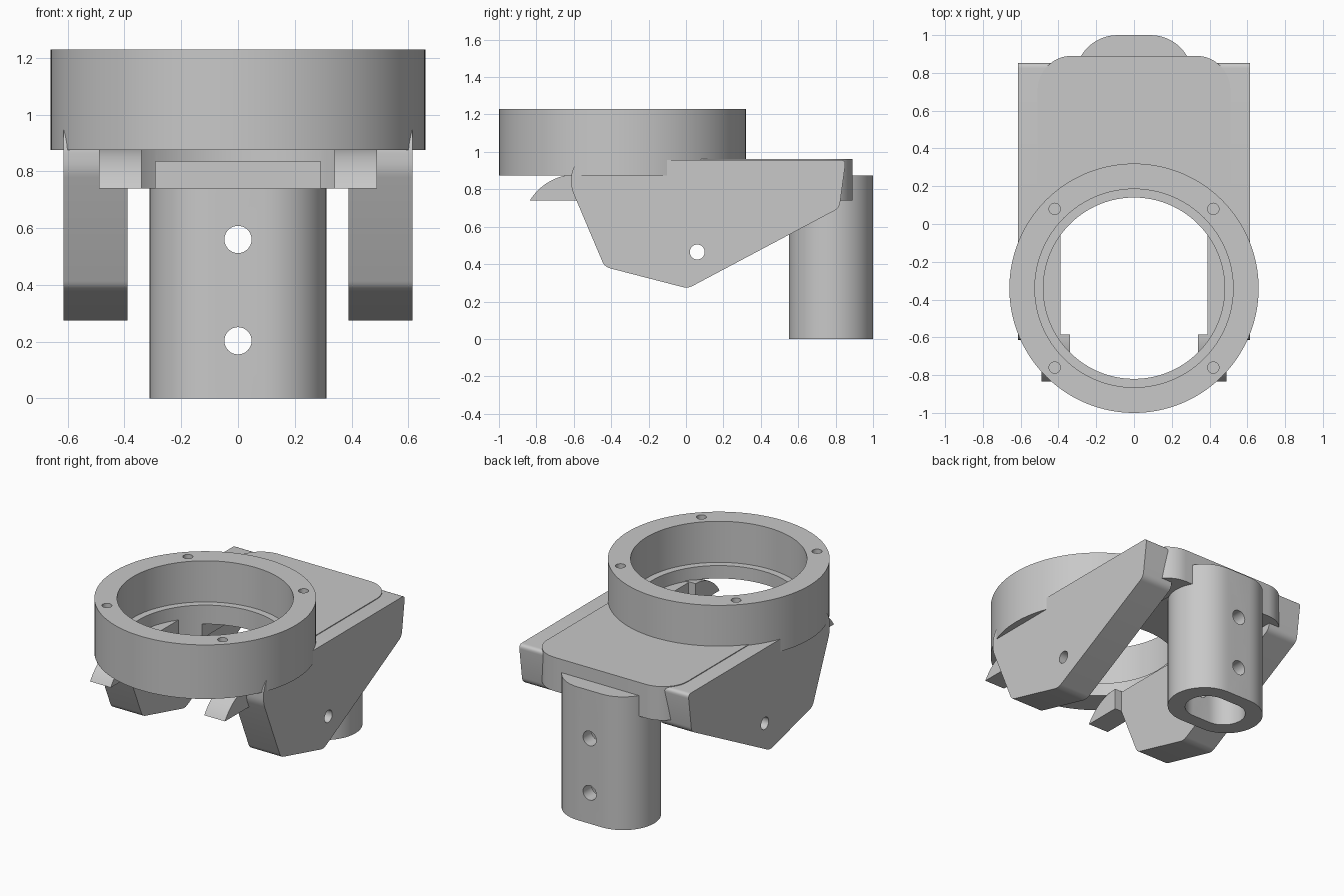
import bpy, bmesh, math
from mathutils import Matrix, Vector

cube = bpy.data.objects.get("Cube")
if cube:
    bpy.data.objects.remove(cube, do_unlink=True)

SHADE = (0.58, 0.58, 0.58, 1)
grey = bpy.data.materials.new("plain grey")
grey.use_nodes = True
grey.diffuse_color = SHADE
grey.node_tree.nodes["Principled BSDF"].inputs["Base Color"].default_value = SHADE


def add_object(name, mesh):
    obj = bpy.data.objects.new(name, mesh)
    bpy.context.collection.objects.link(obj)
    return obj


def prism(name, outline, axis, low, high):
    """Extrude a closed outline along an axis; x outlines are (y, z), y are (x, z), z are (x, y)."""
    place = {"x": lambda p, d: Vector((d, *p)),
             "y": lambda p, d: Vector((p[0], d, p[1])),
             "z": lambda p, d: Vector((*p, d))}[axis]
    bm = bmesh.new()
    base = [bm.verts.new(place(p, low)) for p in outline]
    top = [bm.verts.new(place(p, high)) for p in outline]
    bm.faces.new(base)
    bm.faces.new(top[::-1])
    for i in range(len(base)):
        bm.faces.new((base[i], base[i - 1], top[i - 1], top[i]))
    bmesh.ops.recalc_face_normals(bm, faces=bm.faces)
    mesh = bpy.data.meshes.new(name)
    bm.to_mesh(mesh)
    bm.free()
    mesh.materials.append(grey)
    return add_object(name, mesh)


def mirrored(name, source):
    """Copy a part to the other side of x = 0."""
    mesh = source.data.copy()
    mesh.transform(Matrix.Scale(-1, 4, (1, 0, 0)))
    mesh.flip_normals()
    return add_object(name, mesh)


def arc(cx, cy, r, start, end, steps):
    angles = [math.radians(start + (end - start) * i / steps) for i in range(steps + 1)]
    return [(cx + r * math.cos(a), cy + r * math.sin(a)) for a in angles]


def circle(cx, cy, r, sides=96):
    return arc(cx, cy, r, 0, 360, sides)[:-1]


def stadium(half_flat, cy, r):
    return arc(half_flat, cy, r, -90, 90, 24) + arc(-half_flat, cy, r, 90, 270, 24)


def cut(obj, *prism_args):
    """Subtract a prism and throw the cutter away."""
    cutter = prism("cutter", *prism_args)
    cutter.hide_render = True
    mod = obj.modifiers.new("cut", "BOOLEAN")
    mod.operation, mod.solver, mod.object = "DIFFERENCE", "EXACT", cutter
    bpy.context.view_layer.objects.active = obj
    bpy.ops.object.modifier_apply(modifier=mod.name)
    bpy.data.objects.remove(cutter, do_unlink=True)


def rounded(points, r, steps=5):
    """Round every corner of a polygon with a short curve."""
    out = []
    for i, p in enumerate(points):
        p, a, b = Vector(p), Vector(points[i - 1]), Vector(points[(i + 1) % len(points)])
        start, end = p + (a - p).normalized() * r, p + (b - p).normalized() * r
        for k in range(steps + 1):
            t = k / steps
            out.append(tuple(start * (1 - t) ** 2 + p * 2 * t * (1 - t) + end * t * t))
    return out


RING_Y, BORE, SEAT = -0.34, 0.48, 0.525

# Ring with a stepped bore and four blind screw holes
ring = prism("ring", circle(0, RING_Y, 0.66, 128), "z", 0.875, 1.23)
cut(ring, circle(0, RING_Y, BORE), "z", 0.8, 1.3)
cut(ring, circle(0, RING_Y, SEAT), "z", 0.96, 1.3)
for x in (-0.42, 0.42):
    for y in (-0.76, 0.08):
        cut(ring, circle(x, y, 0.03, 24), "z", 1.03, 1.3)

# Deck behind the ring, with rounded rear corners and a channel underneath
deck = prism("deck", [(-0.51, -0.2), (0.51, -0.2)] + arc(0.33, 0.71, 0.18, 0, 90, 16)
             + arc(-0.33, 0.71, 0.18, 90, 180, 16), "z", 0.74, 0.962)
channel = [(-0.29, 0), (0.29, 0), (0.29, 0.775), (-0.29, 0.775)]
cut(deck, circle(0, RING_Y, BORE), "z", 0.6, 1.1)
cut(deck, circle(0, RING_Y, SEAT + 0.01), "z", 0.95, 1.1)
cut(deck, channel, "z", 0.6, 0.835)

# Side plates with a cross hole
plate_outline = rounded([(-0.613, 0.805), (-0.435, 0.385), (0.01, 0.27), (0.82, 0.7),
                         (0.855, 0.957), (-0.58, 0.957), (-0.613, 0.89)], 0.03)
right_plate = prism("right_side_plate", plate_outline, "x", -0.39, -0.615)
cut(right_plate, circle(0, RING_Y, BORE), "z", 0.875, 1.3)
cut(right_plate, circle(0, RING_Y, SEAT + 0.01), "z", 0.95, 1.3)
cut(right_plate, circle(0.06, 0.465, 0.04, 32), "x", -0.3, -0.7)
left_plate = mirrored("left_side_plate", right_plate)

# Curved prongs at the front of the plates
prong_outline = [(-0.585, 0.74)] + arc(-0.585, 0.587, 0.293, 90, 148.5, 14)
right_prong = prism("right_prong", prong_outline, "x", -0.34, -0.49)
left_prong = mirrored("left_prong", right_prong)

# Hollow post with two cross holes, opening into the channel
post = prism("post", stadium(0.087, 0.775, 0.225), "z", 0, 0.875)
cut(post, stadium(0.065, 0.775, 0.135), "z", -0.1, 0.835)
cut(post, channel, "z", 0.74, 0.835)
for z in (0.203, 0.56):
    cut(post, circle(0, z, 0.048, 32), "y", 0.4, 1.2)

# Smooth the curved walls and keep the edges crisp
bpy.ops.object.select_all(action="DESELECT")
for obj in (ring, deck, right_plate, left_plate, right_prong, left_prong, post):
    obj.select_set(True)
bpy.context.view_layer.objects.active = ring
bpy.ops.object.shade_smooth_by_angle(angle=math.radians(30))
